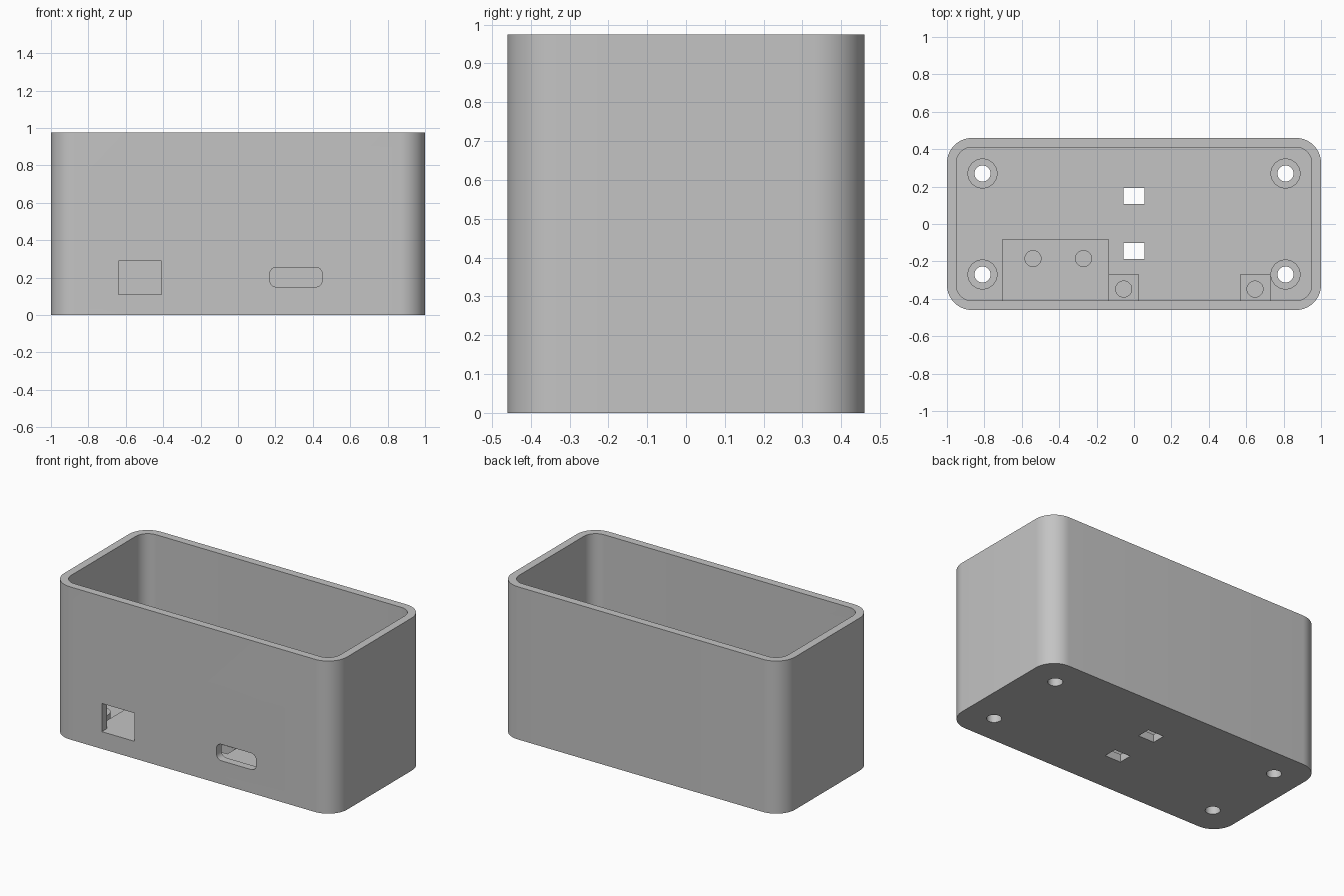
import bpy, bmesh, math

if "Cube" in bpy.data.objects:
    bpy.data.objects.remove(bpy.data.objects["Cube"], do_unlink=True)

grey = bpy.data.materials.new("plain grey")
grey.use_nodes = True
grey.diffuse_color = (0.55, 0.55, 0.55, 1)
grey.node_tree.nodes["Principled BSDF"].inputs["Base Color"].default_value = grey.diffuse_color

WALL, FLOOR, HEIGHT = 0.05, 0.05, 0.975
HALF_X, HALF_Y, CORNER = 1.0, 0.46, 0.134
INNER_FRONT = -HALF_Y + WALL
HOLE_R = 0.043


def rounded(x0, x1, y0, y1, r, steps=14):
    """Outline of a rectangle with rounded corners."""
    pts = []
    centres = [(x1 - r, y1 - r), (x0 + r, y1 - r), (x0 + r, y0 + r), (x1 - r, y0 + r)]
    for q, (cx, cy) in enumerate(centres):
        for i in range(steps + 1):
            a = math.pi / 2 * (q + i / steps)
            pts.append((cx + r * math.cos(a), cy + r * math.sin(a)))
    return pts


def rect(x0, x1, y0, y1):
    return [(x0, y0), (x1, y0), (x1, y1), (x0, y1)]


def circle(cx, cy, r, n=40):
    return [(cx + r * math.cos(2 * math.pi * i / n),
             cy + r * math.sin(2 * math.pi * i / n)) for i in range(n)]


def prism(name, outline, lo, hi, along_y=False):
    """Extrude an outline along z, or an (x, z) outline along y."""
    bm = bmesh.new()
    place = (lambda p, d: (p[0], d, p[1])) if along_y else (lambda p, d: (p[0], p[1], d))
    bottom = [bm.verts.new(place(p, lo)) for p in outline]
    top = [bm.verts.new(place(p, hi)) for p in outline]
    bm.faces.new(bottom[::-1])
    bm.faces.new(top)
    n = len(outline)
    for i in range(n):
        j = (i + 1) % n
        bm.faces.new((bottom[i], bottom[j], top[j], top[i]))
    bmesh.ops.recalc_face_normals(bm, faces=bm.faces)
    mesh = bpy.data.meshes.new(name)
    bm.to_mesh(mesh)
    bm.free()
    mesh.materials.append(grey)
    obj = bpy.data.objects.new(name, mesh)
    bpy.context.collection.objects.link(obj)
    return obj


def carve(obj, cutters):
    """Subtract the cutters, then remove them and smooth the round parts."""
    for c in cutters:
        c.hide_render = True
        mod = obj.modifiers.new("cut", "BOOLEAN")
        mod.operation, mod.solver, mod.object = "DIFFERENCE", "EXACT", c
    bpy.ops.object.select_all(action="DESELECT")
    bpy.context.view_layer.objects.active = obj
    obj.select_set(True)
    for mod in list(obj.modifiers):
        bpy.ops.object.modifier_apply(modifier=mod.name)
    for c in cutters:
        bpy.data.objects.remove(c, do_unlink=True)
    bpy.ops.object.shade_smooth_by_angle(angle=math.radians(30))


bosses = [(sx * 0.81, sy * 0.27) for sx in (-1, 1) for sy in (-1, 1)]

# Case shell with its cavity, port openings, screw holes and strap slots
case = prism("case_shell", rounded(-HALF_X, HALF_X, -HALF_Y, HALF_Y, CORNER), 0, HEIGHT)
cuts = [
    prism("cavity", rounded(-HALF_X + WALL, HALF_X - WALL, INNER_FRONT, HALF_Y - WALL,
                            CORNER - WALL), FLOOR, HEIGHT + 0.1),
    prism("square_port", rect(-0.64, -0.41, 0.11, 0.29), -0.6, -0.36, True),
    prism("rounded_port", rounded(0.17, 0.45, 0.15, 0.255, 0.035, 8), -0.6, -0.36, True),
]
cuts += [prism("strap_slot", rect(-0.056, 0.056, y, y + 0.086), -0.1, 0.1)
         for y in (-0.187, 0.107)]
cuts += [prism("screw_hole", circle(x, y, HOLE_R), -0.1, 0.1) for x, y in bosses]
carve(case, cuts)

# Corner bosses around the screw holes
for i, (x, y) in enumerate(bosses):
    boss = prism(f"corner_boss_{i + 1}", circle(x, y, 0.08), FLOOR, 0.12)
    carve(boss, [prism("bore", circle(x, y, HOLE_R), 0, 0.3)])

# Mounting pads with blind screw holes: x range, back edge, top, hole centres
pads = {
    "wide_pad": (-0.704, -0.137, -0.08, 0.11, [(-0.54, -0.185), (-0.27, -0.185)]),
    "small_pad_right": (-0.137, 0.023, -0.268, 0.13, [(-0.055, -0.348)]),
    "small_pad_left": (0.57, 0.73, -0.268, 0.13, [(0.647, -0.348)]),
}
for name, (x0, x1, back, top, holes) in pads.items():
    pad = prism(name, rect(x0, x1, INNER_FRONT, back), FLOOR, top)
    carve(pad, [prism("pilot", circle(x, y, HOLE_R), 0, 0.3) for x, y in holes])
